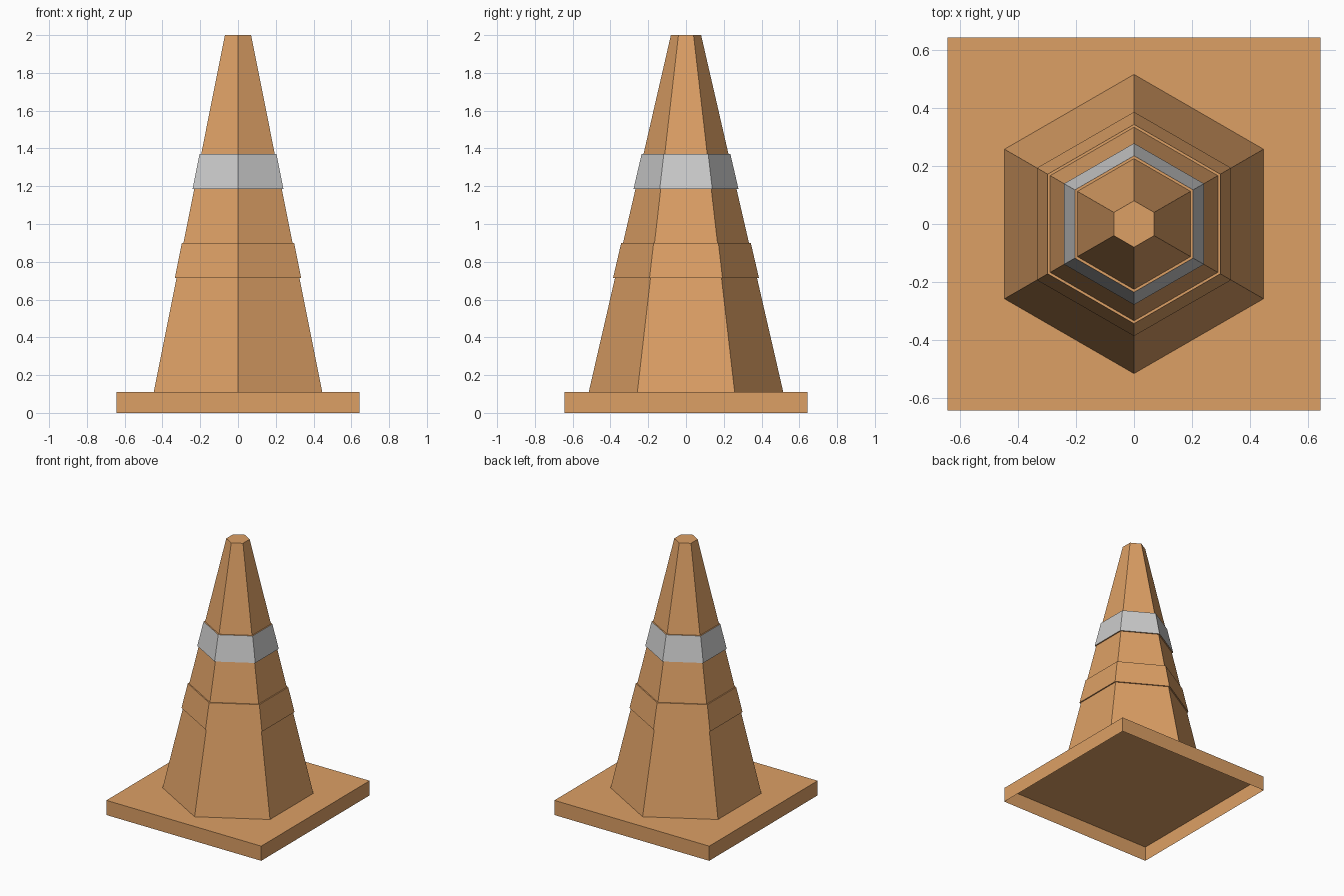
import bpy, bmesh
from math import sin, cos, pi

if "Cube" in bpy.data.objects:
    bpy.data.objects.remove(bpy.data.objects["Cube"])

orange = bpy.data.materials.new("orange")
orange.diffuse_color = (0.72, 0.35, 0.13, 1)
orange.use_nodes = True
orange.node_tree.nodes["Principled BSDF"].inputs["Base Color"].default_value = orange.diffuse_color


def prism(name, sides, start, rings, caps=(True, True), mat=None):
    """Stack of (radius, z) rings with flat sides; caps = (bottom, top)."""
    bm = bmesh.new()
    loops = [[bm.verts.new((r * cos(start + 2 * pi * i / sides),
                            r * sin(start + 2 * pi * i / sides), z))
              for i in range(sides)] for r, z in rings]
    for a, b in zip(loops, loops[1:]):
        for i in range(sides):
            j = (i + 1) % sides
            bm.faces.new((a[i], a[j], b[j], b[i]))
    if caps[0]:
        bm.faces.new(loops[0][::-1])
    if caps[1]:
        bm.faces.new(loops[-1])
    mesh = bpy.data.meshes.new(name)
    bm.to_mesh(mesh)
    bm.free()
    if mat:
        mesh.materials.append(mat)
    ob = bpy.data.objects.new(name, mesh)
    bpy.context.collection.objects.link(ob)
    return ob


BASE_H = 0.11
HEX = pi / 2  # hexagon corners point along y

# square base, hollow and open underneath
half = 0.643
prism("base_plate", 4, pi / 4, [(half * 2 ** 0.5, 0), (half * 2 ** 0.5, BASE_H)],
      caps=(False, True), mat=orange)

# tapered six-sided body
prism("cone_body", 6, HEX, [(0.515, BASE_H), (0.08, 2.0)],
      caps=(False, True), mat=orange)

# raised lower band
prism("lower_band", 6, HEX, [(0.386, 0.715), (0.343, 0.90)], mat=orange)

# reflective upper band, grey sides with orange top and bottom ledges
band = prism("reflective_band", 6, HEX, [(0.278, 1.185), (0.235, 1.37)])
grey = bpy.data.materials.new("grey")
grey.diffuse_color = (0.8, 0.8, 0.8, 1)
grey.use_nodes = True
grey.node_tree.nodes["Principled BSDF"].inputs["Base Color"].default_value = grey.diffuse_color
band.data.materials.append(grey)
band.data.materials.append(orange)
for face in band.data.polygons:
    face.material_index = 1 if abs(face.normal.z) > 0.9 else 0
